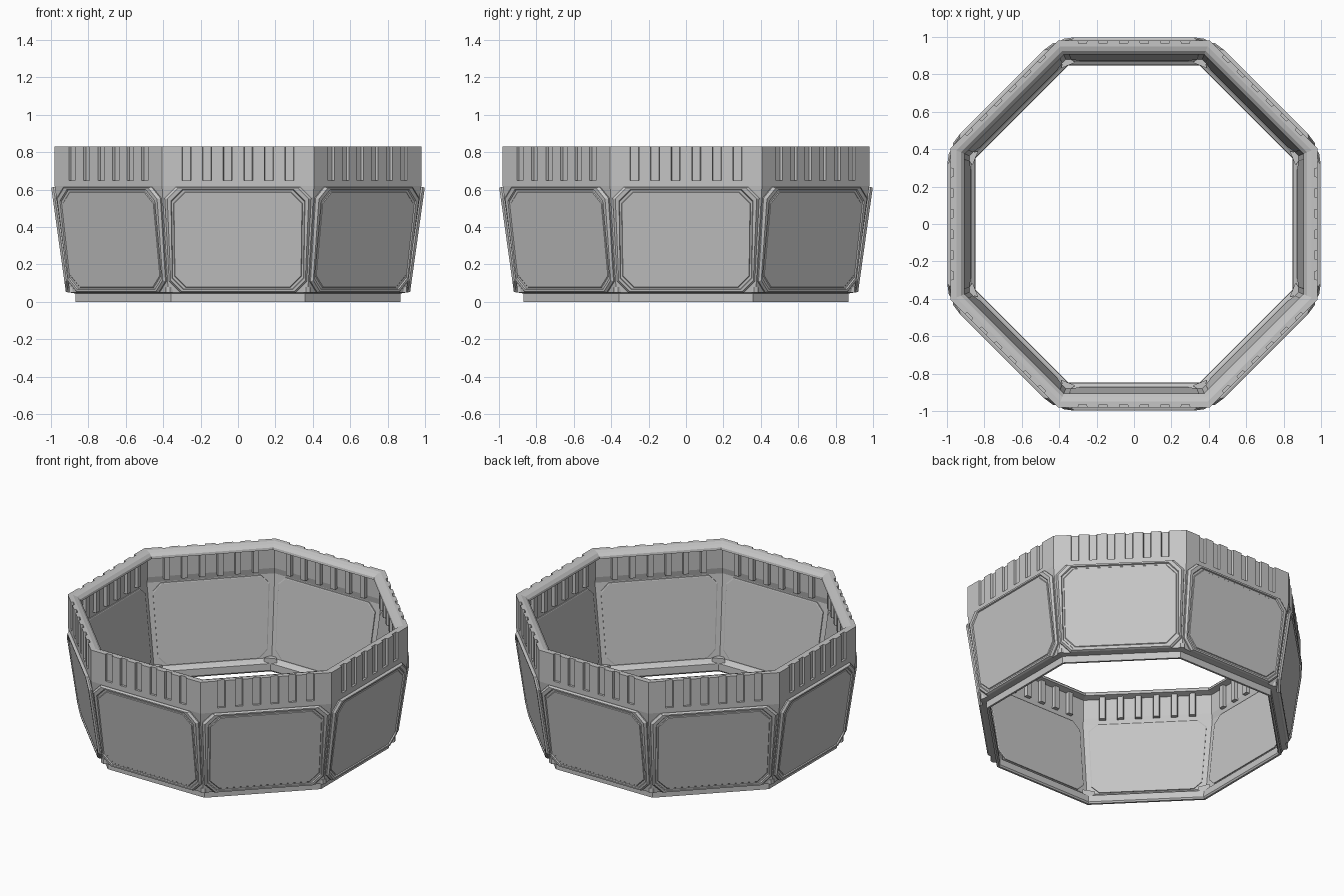
import bpy, bmesh, math

cube = bpy.data.objects.get("Cube")
if cube:
    bpy.data.objects.remove(cube, do_unlink=True)

SIDES = 8
TAN = math.tan(math.pi / SIDES)
REACH = 1 / math.cos(math.pi / SIDES)
SLOPE = 0.14
Z_TOP, Z_BAND = 0.83, 0.65

grey = bpy.data.materials.new("concrete_grey")
grey.use_nodes = True
colour = (0.56, 0.56, 0.56, 1)
grey.diffuse_color = colour
grey.node_tree.nodes["Principled BSDF"].inputs["Base Color"].default_value = colour


def loft(bm, loops, closed=False):
    """Skin a stack of equal loops; cap the ends or join last to first."""
    rows = [[bm.verts.new(p) for p in loop] for loop in loops]
    pairs = list(zip(rows, rows[1:])) + ([(rows[-1], rows[0])] if closed else [])
    n = len(rows[0])
    for a, b in pairs:
        for i in range(n):
            j = (i + 1) % n
            bm.faces.new((a[i], a[j], b[j], b[i]))
    if not closed:
        bm.faces.new(rows[0])
        bm.faces.new(rows[-1])


def finish(bm, name):
    bmesh.ops.recalc_face_normals(bm, faces=bm.faces)
    mesh = bpy.data.meshes.new(name)
    bm.to_mesh(mesh)
    bm.free()
    mesh.materials.append(grey)
    return mesh


def place(mesh, name, k=0):
    ob = bpy.data.objects.new(name, mesh)
    ob.rotation_euler.z = k * math.tau / SIDES
    bpy.context.collection.objects.link(ob)


def on_every_side(bm, name, turn=0):
    mesh = finish(bm, name)
    for k in range(SIDES):
        place(mesh, f"{name}_{k + 1}", k + turn)


def octagon(apothem, z):
    angles = [(i + 0.5) * math.tau / SIDES for i in range(SIDES)]
    return [(apothem * REACH * math.cos(a), apothem * REACH * math.sin(a), z) for a in angles]


def block(bm, plan, z0, z1):
    """Upright prism from a plan of (along side, distance out) points."""
    loft(bm, [[(t, -r, z) for t, r in plan] for z in (z0, z1)])


def outer_wall(z):
    return 0.90 + SLOPE * (z - 0.05)


def inner_wall(z):
    return 0.875 + SLOPE * (z - 0.05)


def outline(wall, depth, top, bottom, z0, z1, cut):
    """Chamfered panel outline lying on a sloping wall."""
    half = [(bottom - cut, z0), (bottom, z0 + cut), (top, z1 - cut), (top - cut, z1)]
    points = half + [(-t, z) for t, z in reversed(half)]
    return [(t, -(wall(z) + depth), z) for t, z in points]


# Sloping wall with base ring, band and rounded overhanging rim
profile = [(0.868, 0), (0.868, 0.045), (0.90, 0.05), (0.98, 0.62), (0.98, Z_BAND),
           (0.965, Z_BAND), (0.965, Z_TOP), (0.95, Z_TOP), (0.925, 0.822),
           (0.908, 0.805), (0.905, 0.79), (0.945, 0.78), (0.945, Z_BAND),
           (0.953, 0.61), (0.879, 0.08), (0.865, 0.065), (0.85, 0.055), (0.848, 0.01),
           (0.855, 0)]
bm = bmesh.new()
loft(bm, [octagon(r, z) for r, z in profile], closed=True)
place(finish(bm, "ring_wall"), "ring_wall")

# Raised band pieces that leave six open slots on each side
pitch, wide, narrow = 0.11, 0.024, 0.02
centres = [(i - 2.5) * pitch for i in range(6)]
r0, r1 = 0.96, 0.98
bm = bmesh.new()
for a, b in zip(centres, centres[1:]):
    block(bm, [(a + narrow, r0), (b - narrow, r0), (b - wide, r1), (a + wide, r1)],
          Z_BAND, Z_TOP)
last = centres[-1]
for s in (-1, 1):
    block(bm, [(s * (last + narrow), r0), (s * r0 * TAN, r0), (s * r1 * TAN, r1),
               (s * (last + wide), r1)], Z_BAND, Z_TOP)
on_every_side(bm, "slotted_band")

# Inner ribs behind the slots
bm = bmesh.new()
for c in centres:
    block(bm, [(c - 0.022, 0.955), (c + 0.022, 0.955), (c + 0.017, 0.924), (c - 0.017, 0.924)],
          0.635, 0.79)
on_every_side(bm, "inner_ribs")

# Outer panels: broad frame, narrow groove, flat centre
bm = bmesh.new()
frame = [(-0.01, 0.392, 0.368, 0.05, 0.615), (0.008, 0.392, 0.368, 0.05, 0.615),
         (0.02, 0.378, 0.36, 0.055, 0.61), (0.02, 0.358, 0.352, 0.066, 0.6),
         (0.012, 0.355, 0.349, 0.069, 0.597), (0.012, 0.345, 0.34, 0.078, 0.588),
         (0.016, 0.342, 0.337, 0.081, 0.585)]
loft(bm, [outline(outer_wall, *step, cut=0.06) for step in frame])
on_every_side(bm, "outer_panel")

# Inner panels, slightly raised
bm = bmesh.new()
frame = [(0.008, 0.36, 0.338, 0.085, 0.605), (-0.007, 0.36, 0.338, 0.085, 0.605),
         (-0.009, 0.355, 0.333, 0.09, 0.6)]
loft(bm, [outline(inner_wall, *step, cut=0.05) for step in frame])
on_every_side(bm, "inner_panel")

# Small gussets at the foot of every corner, inside and outside
bm = bmesh.new()
r = 0.865 * REACH
block(bm, [(-0.04, r - 0.018), (0.04, r - 0.018), (0.018, r + 0.02), (-0.018, r + 0.02)],
      0.05, 0.09)
r = outer_wall(0.06) * REACH
block(bm, [(-0.03, r - 0.02), (0.03, r - 0.02), (0.012, r + 0.004), (-0.012, r + 0.004)],
      0.05, 0.08)
on_every_side(bm, "corner_gusset", 0.5)
